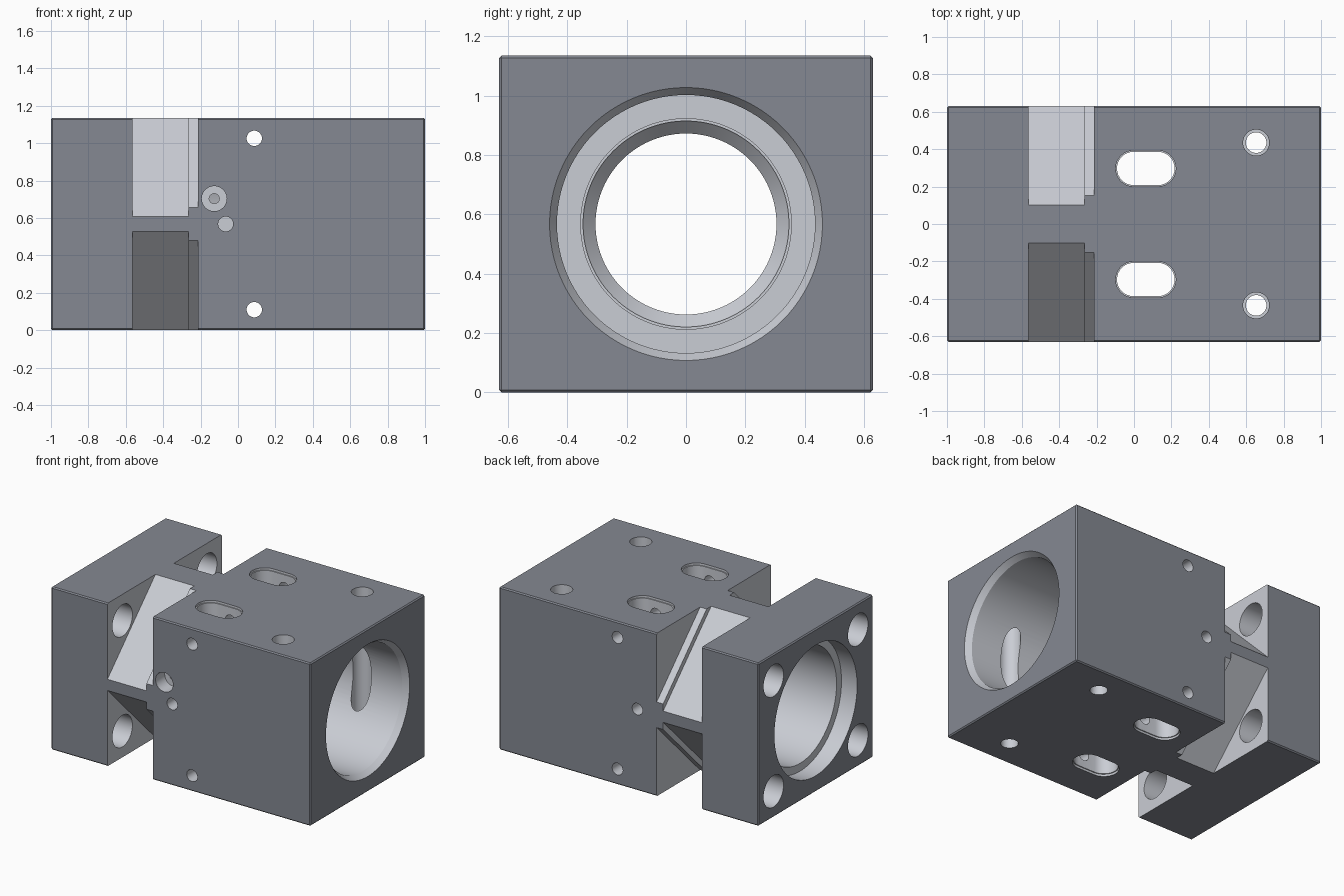
import bpy, bmesh, math
from mathutils import Matrix, Vector

if "Cube" in bpy.data.objects:
    bpy.data.objects.remove(bpy.data.objects["Cube"])

W, H = 0.63, 1.135
C = H / 2  # bore axis height


def make_object(name, bm):
    bmesh.ops.recalc_face_normals(bm, faces=bm.faces)
    mesh = bpy.data.meshes.new(name)
    bm.to_mesh(mesh)
    bm.free()
    ob = bpy.data.objects.new(name, mesh)
    bpy.context.collection.objects.link(ob)
    return ob


def prism(name, points, direction):
    bm = bmesh.new()
    face = bm.faces.new([bm.verts.new(p) for p in points])
    ext = bmesh.ops.extrude_face_region(bm, geom=[face])
    moved = [v for v in ext["geom"] if isinstance(v, bmesh.types.BMVert)]
    bmesh.ops.translate(bm, vec=direction, verts=moved)
    return make_object(name, bm)


def hole(name, start, end, r, sides=40):
    a, b = Vector(start), Vector(end)
    d = b - a
    rot = d.to_track_quat('Z', 'Y').to_matrix().to_4x4()
    bm = bmesh.new()
    bmesh.ops.create_cone(bm, cap_ends=True, segments=sides, radius1=r, radius2=r,
                          depth=d.length, matrix=Matrix.Translation((a + b) / 2) @ rot)
    return make_object(name, bm)


def slot(name, y, r, z0, z1):
    pts = []
    for i in range(34):
        t = -math.pi / 2 + math.pi * (i % 17) / 16 + (math.pi if i > 16 else 0)
        cx = 0.128 if i < 17 else -0.002
        pts.append((cx + r * math.cos(t), y + r * math.sin(t), z0))
    return prism(name, pts, (0, 0, z1 - z0))


def lathe_x(name, profile, sides=96):
    bm = bmesh.new()
    rings = []
    for x, r in profile:
        rings.append([bm.verts.new((x, r * math.cos(2 * math.pi * i / sides),
                                    C + r * math.sin(2 * math.pi * i / sides)))
                      for i in range(sides)])
    for a, b in zip(rings, rings[1:]):
        for i in range(sides):
            j = (i + 1) % sides
            bm.faces.new((a[i], a[j], b[j], b[i]))
    bm.faces.new(rings[0])
    bm.faces.new(rings[-1])
    return make_object(name, bm)


def material(name, color):
    m = bpy.data.materials.new(name)
    m.diffuse_color = (*color, 1)
    m.use_nodes = True
    m.node_tree.nodes["Principled BSDF"].inputs["Base Color"].default_value = m.diffuse_color
    return m


# Main block with small edge chamfers
bm = bmesh.new()
bmesh.ops.create_cube(bm, size=1, matrix=Matrix.Translation((0, 0, C)) @ Matrix.Diagonal((2, 2 * W, H, 1)))
bmesh.ops.bevel(bm, geom=bm.edges[:], offset=0.008, segments=1, affect='EDGES')
housing = make_object("bearing_housing", bm)

cutters = []

# Stepped bore along x
cutters.append(lathe_x("bore_cutter", [
    (-1.1, 0.455), (-0.88, 0.455), (-0.88, 0.4), (-0.34, 0.4), (-0.34, 0.305),
    (-0.26, 0.305), (-0.215, 0.347), (-0.2, 0.347), (-0.2, 0.355), (-0.18, 0.355),
    (-0.18, 0.435), (0.96, 0.435), (1.0, 0.46), (1.1, 0.46)]))

# Diagonal corner notches, each with a shallow step
for sy in (-1, 1):
    for sz in (-1, 1):
        for x0, x1, d in ((-0.565, -0.265, 0.669), (-0.5, -0.215, 0.719)):
            pts = [(x0, sy * y, C + sz * z)
                   for y, z in ((d - 0.8, 0.8), (0.8, 0.8), (0.8, d - 0.8))]
            cutters.append(prism("notch_cutter", pts, (x1 - x0, 0, 0)))
        # Motor flange holes
        y, z = sy * 0.465, C + sz * 0.385
        cutters.append(hole("flange_hole_cutter", (-1.1, y, z), (-0.45, y, z), 0.11))

for s in (-1, 1):
    # Vertical slots with a fine recessed rim at both ends
    y = s * 0.297
    cutters.append(slot("slot_cutter", y, 0.089, -0.1, H + 0.1))
    cutters.append(slot("slot_rim_cutter", y, 0.096, H - 0.015, H + 0.1))
    cutters.append(slot("slot_rim_cutter", y, 0.096, -0.1, 0.015))
    # Vertical counterbored screw holes
    y = s * 0.435
    cutters.append(hole("screw_cutter", (0.653, y, -0.1), (0.653, y, H + 0.1), 0.055))
    cutters.append(hole("screw_head_cutter", (0.653, y, 0.22), (0.653, y, H + 0.1), 0.07))
    # Cross holes and blind side holes
    z = C + s * 0.458
    cutters.append(hole("cross_hole_cutter", (0.087, -0.7, z), (0.087, 0.7, z), 0.041))
    cutters.append(hole("side_hole_cutter", (-0.066, s * 0.7, C), (-0.066, s * 0.5, C), 0.04))

# Grease port on the front
cutters.append(hole("port_cutter", (-0.127, -0.7, 0.703), (-0.127, -0.53, 0.703), 0.067))
cutters.append(hole("port_core_cutter", (-0.127, -0.7, 0.703), (-0.127, -0.3, 0.703), 0.027))

# Apply all cuts
bpy.context.view_layer.objects.active = housing
housing.select_set(True)
for c in cutters:
    c.hide_render = True
    mod = housing.modifiers.new("cut", 'BOOLEAN')
    mod.operation = 'DIFFERENCE'
    mod.solver = 'EXACT'
    mod.object = c
    bpy.ops.object.modifier_apply(modifier=mod.name)
for c in cutters:
    bpy.data.objects.remove(c, do_unlink=True)

# Dark coated outside, bright machined cuts
mesh = housing.data
mesh.materials.clear()
mesh.materials.append(material("dark_coating", (0.233, 0.248, 0.287)))
mesh.materials.append(material("machined_metal", (0.59, 0.61, 0.66)))
for f in mesh.polygons:
    p = f.center
    depth = min(1 - abs(p.x), W - abs(p.y), C - abs(p.z - C))
    f.material_index = 0 if depth < 0.006 else 1

bpy.ops.object.select_all(action='DESELECT')
housing.select_set(True)
bpy.ops.object.shade_smooth_by_angle(angle=math.radians(20))
